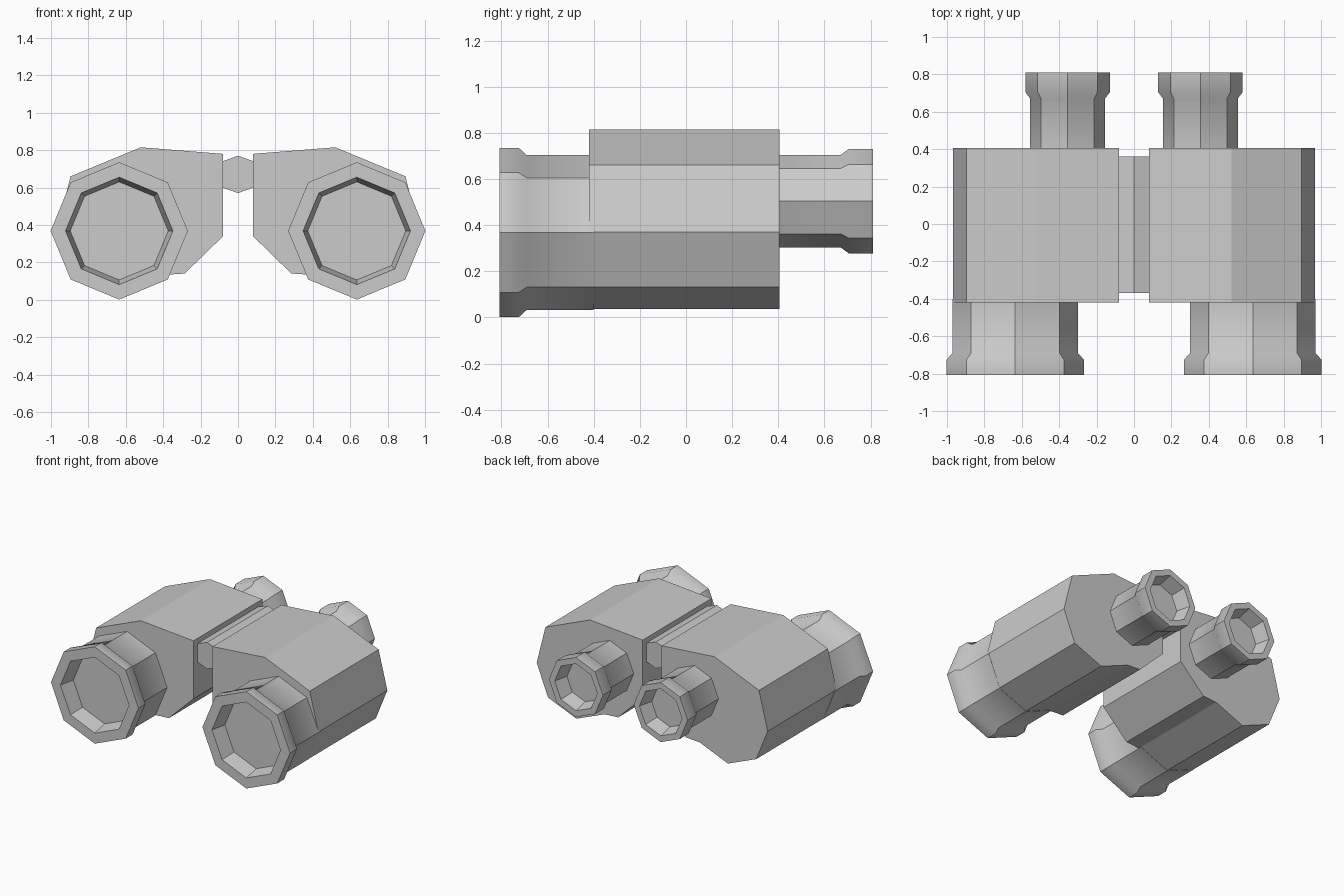
import bpy, bmesh
from math import sin, cos, pi

if "Cube" in bpy.data.objects:
    bpy.data.objects.remove(bpy.data.objects["Cube"])


def make_object(name, bm):
    bmesh.ops.recalc_face_normals(bm, faces=bm.faces[:])
    me = bpy.data.meshes.new(name)
    bm.to_mesh(me)
    bm.free()
    ob = bpy.data.objects.new(name, me)
    bpy.context.collection.objects.link(ob)
    return ob


def mirror_x(ob):
    mod = ob.modifiers.new("mirror", 'MIRROR')
    mod.use_axis[0] = True
    mod.use_clip = False


def prism(name, profile, y0, y1):
    """Extrude an (x, z) outline from y0 to y1."""
    bm = bmesh.new()
    face = bm.faces.new([bm.verts.new((x, y0, z)) for x, z in profile])
    ext = bmesh.ops.extrude_face_region(bm, geom=[face], use_keep_orig=True)
    for v in ext["geom"]:
        if isinstance(v, bmesh.types.BMVert):
            v.co.y = y1
    return make_object(name, bm)


def tube(name, x, z, profile, sides=8, soft=(1, 2)):
    """Turn a (radius, y) profile about a y-parallel axis; soft rings shade smoothly."""
    bm = bmesh.new()
    rings = [[bm.verts.new((x + r * sin(2 * pi * i / sides), y, z + r * cos(2 * pi * i / sides)))
              for i in range(sides)] for r, y in profile]
    for a, b in zip(rings, rings[1:]):
        for i in range(sides):
            j = (i + 1) % sides
            bm.faces.new((a[i], a[j], b[j], b[i])).smooth = True
    bm.faces.new(rings[0])
    bm.faces.new(rings[-1])
    for e in bm.edges:
        e.smooth = False
    for k in soft:
        for i in range(sides):
            bm.edges.get((rings[k][i], rings[k][(i + 1) % sides])).smooth = True
    return make_object(name, bm)


# Prism housings, one per side
housing = prism("housing", [(0.08, 0.78), (0.52, 0.815), (0.895, 0.66), (0.968, 0.37),
                            (0.872, 0.133), (0.635, 0.036), (0.398, 0.133),
                            (0.285, 0.14), (0.08, 0.34)], -0.42, 0.405)
mirror_x(housing)

# Large front barrels with flared rim and recessed lens
mirror_x(tube("objective_barrel", 0.635, 0.368,
              [(0.335, -0.40), (0.335, -0.69), (0.367, -0.725), (0.367, -0.808),
               (0.287, -0.808), (0.262, -0.69)]))

# Eyepieces with flared rim and recessed lens
mirror_x(tube("eyepiece", 0.355, 0.504,
              [(0.20, 0.39), (0.20, 0.67), (0.226, 0.705), (0.226, 0.81),
               (0.178, 0.81), (0.152, 0.70)]))

# Central hinge rod
hinge = prism("hinge", [(0.115 * sin(i * pi / 4), 0.67 + 0.1 * cos(i * pi / 4))
                        for i in range(8)], -0.37, 0.36)
